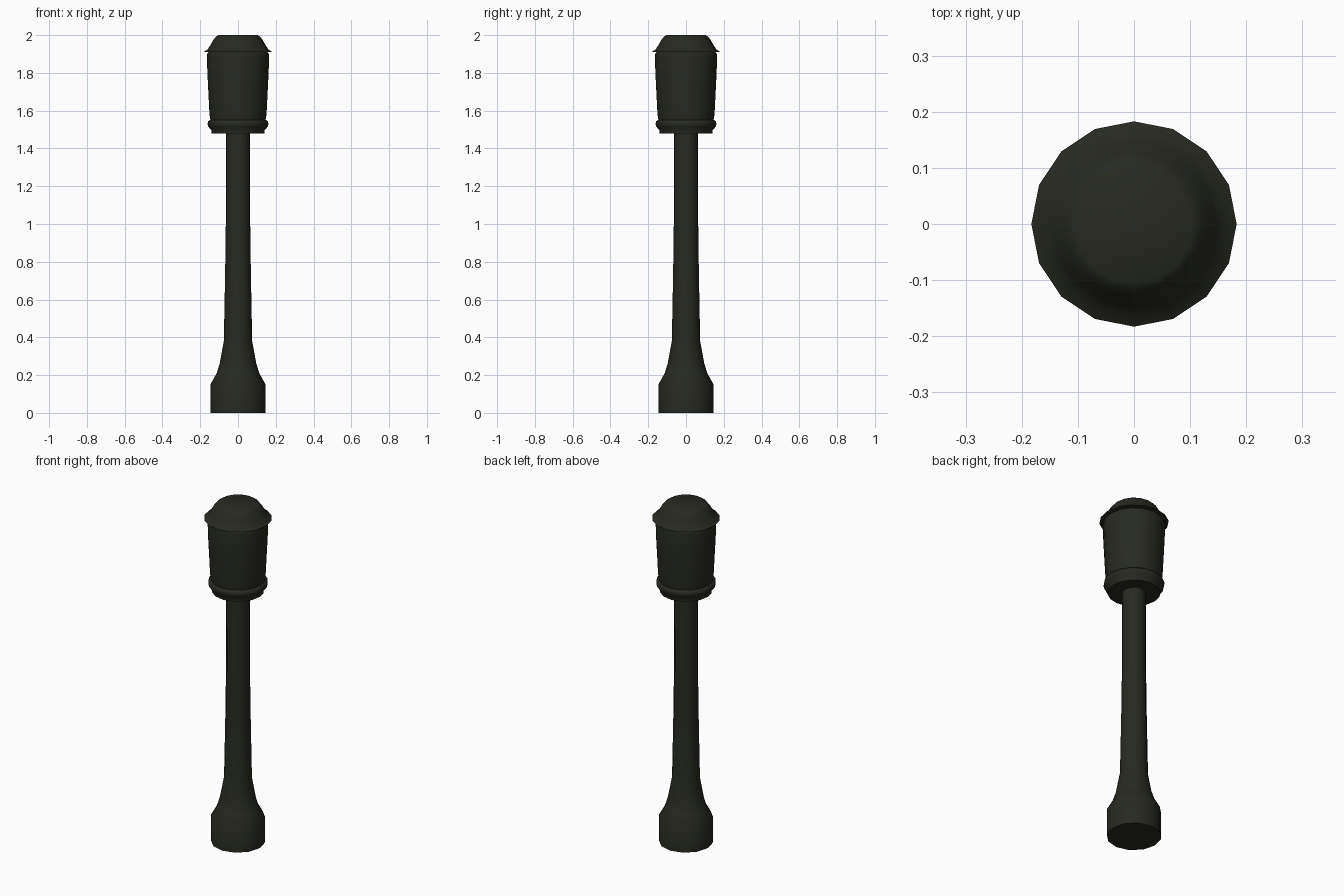
import bpy, bmesh, math

if "Cube" in bpy.data.objects:
    bpy.data.objects.remove(bpy.data.objects["Cube"])

mat = bpy.data.materials.new("dark_painted_metal")
mat.diffuse_color = (0.02, 0.023, 0.015, 1)
mat.use_nodes = True
mat.node_tree.nodes["Principled BSDF"].inputs["Base Color"].default_value = mat.diffuse_color


def lathe(name, profile, sides, angle=30):
    """Spin an (r, z) profile round z and close both ends."""
    bm = bmesh.new()
    rings = [[bm.verts.new((r * math.cos(2 * math.pi * i / sides),
                            r * math.sin(2 * math.pi * i / sides), z))
              for i in range(sides)] for r, z in profile]
    for a, b in zip(rings, rings[1:]):
        for i in range(sides):
            j = (i + 1) % sides
            bm.faces.new((a[i], a[j], b[j], b[i]))
    bm.faces.new(rings[0][::-1])
    bm.faces.new(rings[-1])
    mesh = bpy.data.meshes.new(name)
    bm.to_mesh(mesh)
    bm.free()
    mesh.materials.append(mat)
    ob = bpy.data.objects.new(name, mesh)
    bpy.context.collection.objects.link(ob)
    bpy.ops.object.select_all(action='DESELECT')
    ob.select_set(True)
    bpy.context.view_layer.objects.active = ob
    bpy.ops.object.shade_smooth_by_angle(angle=math.radians(angle))
    return ob


# flared foot and tapering post
lathe("post", [(.145, 0), (.145, .152), (.113, .21), (.097, .26), (.075, .38),
               (.068, .75), (.064, 1.05), (.063, 1.49)], 12, 32)

# collar under the lamp
lathe("lamp_collar", [(.14, 1.48), (.14, 1.495), (.157, 1.515), (.161, 1.53),
                      (.159, 1.543), (.15, 1.55)], 16, 50)

# barrel-shaped lamp body
lathe("lamp_body", [(.145, 1.545), (.149, 1.565), (.152, 1.60), (.157, 1.70),
                    (.162, 1.80), (.165, 1.89), (.162, 1.905), (.155, 1.91)], 16, 50)

# brimmed cap with a flat top
lathe("lamp_cap", [(.183, 1.91), (.16, 1.925), (.146, 1.947), (.13, 1.975),
                   (.118, 1.99), (.105, 2.0)], 16, 50)
